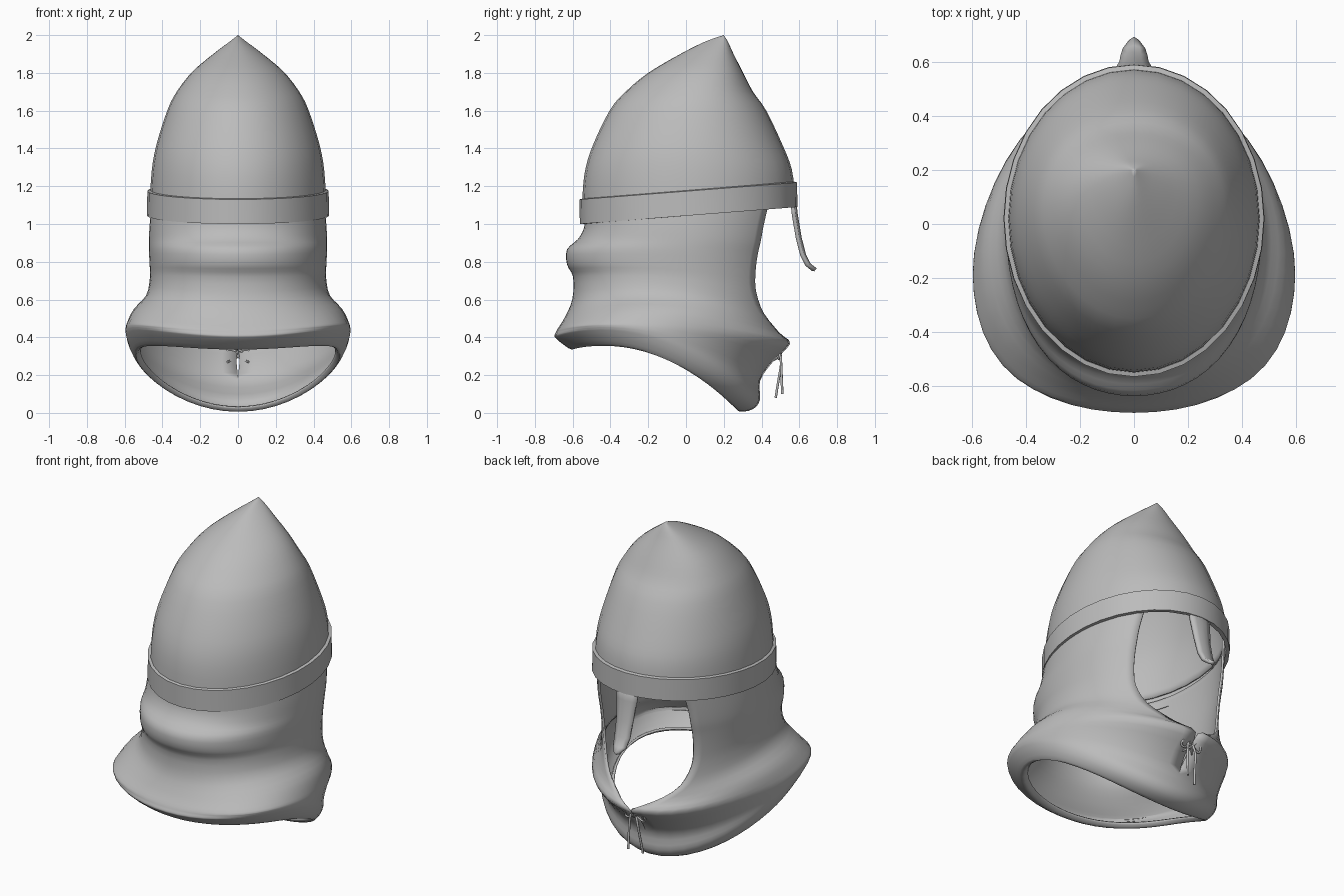
import bpy, bmesh, math

grey = bpy.data.materials.new("plain grey")
grey.diffuse_color = (0.5, 0.5, 0.5, 1)


def finish(name, mesh, thickness=0, mirror=True, angle=40):
    ob = bpy.data.objects.new(name, mesh)
    bpy.context.collection.objects.link(ob)
    mesh.materials.append(grey)
    for o in bpy.context.selected_objects:
        o.select_set(False)
    ob.select_set(True)
    bpy.context.view_layer.objects.active = ob
    bpy.ops.object.shade_smooth_by_angle(angle=math.radians(angle))
    if mirror:
        m = ob.modifiers.new("mirror", 'MIRROR')
        m.merge_threshold = 0.002
    if thickness:
        s = ob.modifiers.new("thickness", 'SOLIDIFY')
        s.thickness = thickness
        s.offset = -1
    return ob


def smooth_rows(rows, steps):
    # Catmull-Rom interpolation between the key rings
    out = []
    for i in range(len(rows) - 1):
        p = [rows[max(i - 1, 0)], rows[i], rows[i + 1], rows[min(i + 2, len(rows) - 1)]]
        for k in range(steps):
            u = k / steps
            out.append([0.5 * (2 * b + (c - a) * u + (2 * a - 5 * b + 4 * c - d) * u * u
                               + (3 * b - a - 3 * c + d) * u ** 3)
                        for a, b, c, d in zip(*p)])
    return out + [list(rows[-1])]


def loft(name, rows, steps=1, cols=16, thickness=0, angle=40, boxy=0.0):
    # ring: front y, front z, half width, side y, side z, back y, back z, end angle
    rows = smooth_rows([list(r) + ([math.pi] if len(r) == 7 else []) for r in rows], steps)
    bm = bmesh.new()
    grid = []
    for fy, fz, hw, sy, sz, by, bz, end in rows:
        ring = []
        for j in range(cols + 1):
            t = min(end, math.pi) * j / cols
            c = math.cos(t)
            k = 1 + (boxy * math.sin(2 * t) ** 2 if c > 0 else 0)
            y = sy + k * (c * (fy - by) / 2 + c * c * ((fy + by) / 2 - sy))
            z = sz + c * (fz - bz) / 2 + c * c * ((fz + bz) / 2 - sz)
            ring.append(bm.verts.new((k * hw * math.sin(t), y, z)))
        grid.append(ring)
    for r0, r1 in zip(grid, grid[1:]):
        for j in range(cols):
            bm.faces.new((r0[j], r1[j], r1[j + 1], r0[j + 1]))
    bmesh.ops.remove_doubles(bm, verts=bm.verts, dist=0.0005)
    mesh = bpy.data.meshes.new(name)
    bm.to_mesh(mesh)
    bm.free()
    return finish(name, mesh, thickness, angle=angle)


# Pointed skull cap, apex set toward the face side
loft("skull_cap", [
    (0.20, 2.00, 0.0, 0.20, 2.00, 0.20, 2.00),
    (0.10, 1.965, 0.045, 0.18, 1.965, 0.222, 1.965),
    (-0.03, 1.90, 0.125, 0.14, 1.905, 0.252, 1.90),
    (-0.20, 1.80, 0.238, 0.09, 1.81, 0.303, 1.80),
    (-0.32, 1.70, 0.318, 0.06, 1.71, 0.355, 1.70),
    (-0.405, 1.60, 0.371, 0.04, 1.61, 0.425, 1.60),
    (-0.50, 1.40, 0.432, 0.02, 1.42, 0.515, 1.41),
    (-0.54, 1.25, 0.457, 0.02, 1.28, 0.56, 1.29),
    (-0.55, 1.08, 0.466, 0.02, 1.13, 0.575, 1.17),
], steps=3, thickness=0.01, angle=60)

# Brow band around the rim, with narrow turned-in edges
loft("brow_band", [
    (-0.545, 1.135, 0.460, 0.02, 1.180, 0.568, 1.225),
    (-0.564, 1.13, 0.480, 0.02, 1.175, 0.588, 1.22),
    (-0.562, 1.00, 0.482, 0.02, 1.045, 0.590, 1.09),
    (-0.540, 1.00, 0.460, 0.02, 1.045, 0.566, 1.09),
])

# Cloth hood with face opening, flared shoulder and turned hem
pi = math.pi
loft("neck_hood", [
    (-0.53, 1.06, 0.458, 0.02, 1.10, 0.56, 1.14, 2.47),
    (-0.54, 0.98, 0.468, 0.01, 1.00, 0.54, 1.00, 2.43),
    (-0.572, 0.92, 0.472, 0.00, 0.92, 0.52, 0.90, 2.42),
    (-0.630, 0.865, 0.472, -0.02, 0.86, 0.50, 0.82, 2.42),
    (-0.630, 0.785, 0.468, -0.03, 0.78, 0.49, 0.72, 2.42),
    (-0.598, 0.72, 0.467, -0.03, 0.71, 0.485, 0.61, 2.45),
    (-0.602, 0.60, 0.487, -0.05, 0.62, 0.49, 0.50, 2.60),
    (-0.645, 0.50, 0.555, -0.11, 0.545, 0.51, 0.42, 2.92),
    (-0.680, 0.445, 0.588, -0.17, 0.475, 0.552, 0.365, 3.12),
    (-0.690, 0.425, 0.595, -0.18, 0.445, 0.46, 0.27, 3.125),
    (-0.697, 0.41, 0.594, -0.18, 0.42, 0.392, 0.17, pi),
    (-0.692, 0.398, 0.588, -0.18, 0.395, 0.392, 0.07, pi),
    (-0.660, 0.37, 0.570, -0.17, 0.35, 0.355, 0.02, pi),
    (-0.605, 0.335, 0.540, -0.16, 0.305, 0.285, 0.006, pi),
    (-0.575, 0.355, 0.515, -0.15, 0.325, 0.265, 0.03, pi),
], steps=3, cols=24, thickness=0.012, angle=60, boxy=0.035)

# Nose guard hanging below the band
bm = bmesh.new()
path = [(0.58, 1.16, 0.078), (0.592, 1.05, 0.066), (0.612, 0.93, 0.054),
        (0.635, 0.84, 0.05), (0.66, 0.79, 0.042), (0.692, 0.765, 0.018)]
strip = [[bm.verts.new((x * w, y - 0.012 * abs(x), z)) for x in (0, 0.5, 1)] for y, z, w in path]
for a, b in zip(strip, strip[1:]):
    for j in range(2):
        bm.faces.new((a[j], a[j + 1], b[j + 1], b[j]))
for f in bm.faces:
    f.normal_update()
    if f.normal.y < 0:
        f.normal_flip()
mesh = bpy.data.meshes.new("nose_guard")
bm.to_mesh(mesh)
bm.free()
finish("nose_guard", mesh, thickness=0.02)


def cord(name, points, radius=0.007):
    cu = bpy.data.curves.new(name, 'CURVE')
    cu.dimensions = '3D'
    cu.bevel_depth = radius
    cu.bevel_resolution = 1
    cu.resolution_u = 4
    cu.use_fill_caps = True
    sp = cu.splines.new('NURBS')
    sp.points.add(len(points) - 1)
    for p, co in zip(sp.points, points):
        p.co = (*co, 1)
    sp.use_endpoint_u = True
    sp.order_u = 3
    cu.materials.append(grey)
    ob = bpy.data.objects.new(name, cu)
    bpy.context.collection.objects.link(ob)


# Lacing at the throat: hanging ends, loops and cross ties
cord("lace_end_left", [(0.0, 0.49, 0.33), (-0.025, 0.51, 0.28), (-0.03, 0.49, 0.18), (-0.04, 0.475, 0.08)])
cord("lace_end_right", [(0.0, 0.49, 0.33), (0.025, 0.50, 0.34), (0.035, 0.505, 0.22), (0.035, 0.51, 0.10)])
for side, s in (("left", -1), ("right", 1)):
    cord("lace_loop_" + side, [(0, 0.50, 0.32), (s * 0.05, 0.51, 0.35), (s * 0.075, 0.49, 0.29),
                               (s * 0.04, 0.49, 0.28), (0, 0.50, 0.32)], 0.006)
    cord("lace_cross_" + side, [(s * 0.055, 0.43, 0.27), (s * 0.02, 0.48, 0.28),
                                (-s * 0.03, 0.51, 0.33), (-s * 0.05, 0.53, 0.36)], 0.006)
